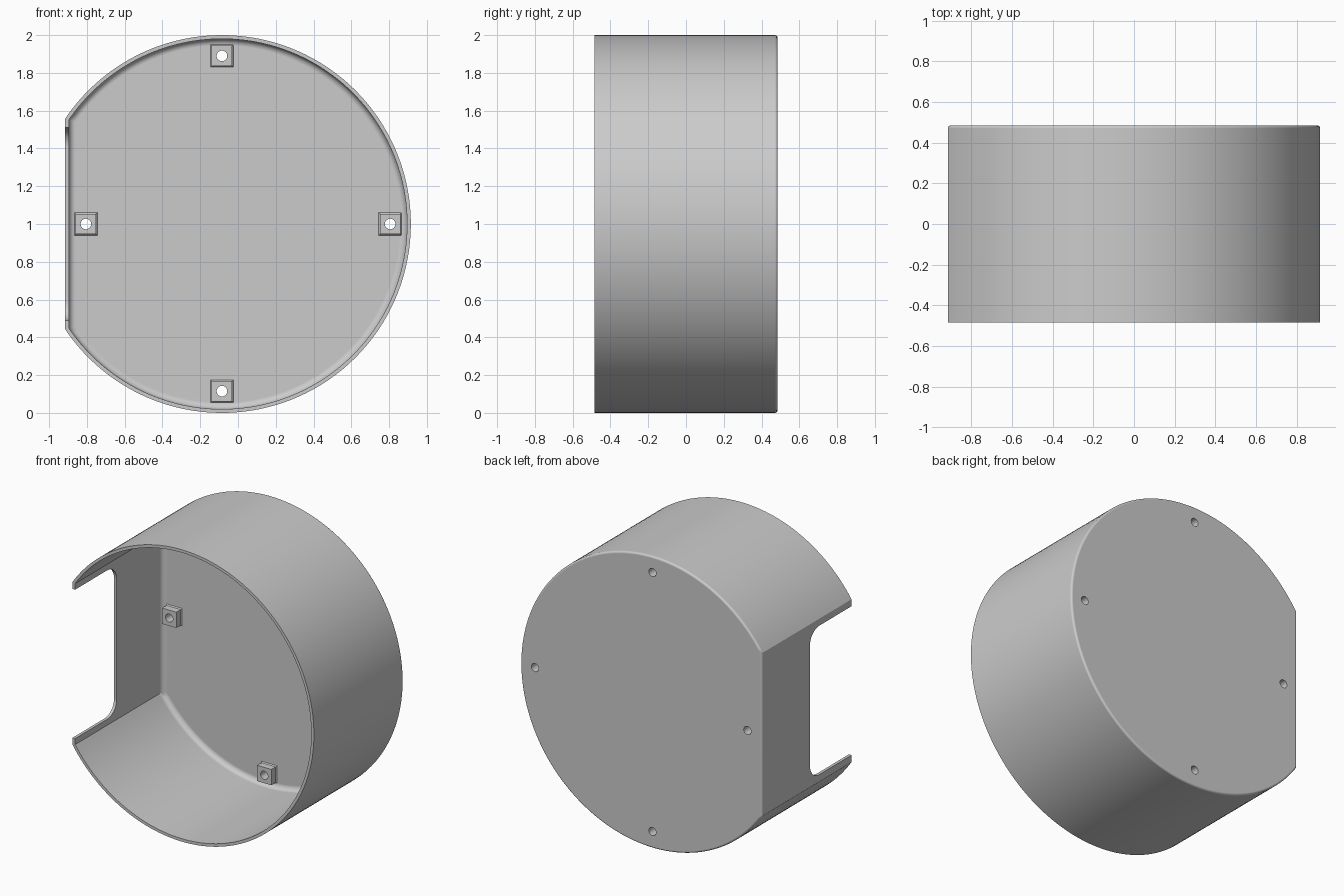
import bpy, bmesh, math
from mathutils import Matrix, Vector

cube = bpy.data.objects.get("Cube")
if cube:
    bpy.data.objects.remove(cube, do_unlink=True)

CX, CZ = -0.085, 1.0            # centre of the round wall
FLAT = 0.83                     # distance from the centre to the flat side
FRONT, BACK = -0.485, 0.485
WALL, FLOOR = 0.02, 0.46
MOUNTS = [(CX, 1.89), (CX, 0.115), (-0.805, 1.0), (0.805, 1.0)]

grey = bpy.data.materials.new("plain grey")
grey.use_nodes = True
grey.diffuse_color = (0.6, 0.6, 0.6, 1)
grey.node_tree.nodes["Principled BSDF"].inputs["Base Color"].default_value = (0.6, 0.6, 0.6, 1)


def make_object(name, bm):
    bmesh.ops.recalc_face_normals(bm, faces=bm.faces)
    mesh = bpy.data.meshes.new(name)
    bm.to_mesh(mesh)
    bm.free()
    mesh.materials.append(grey)
    obj = bpy.data.objects.new(name, mesh)
    bpy.context.collection.objects.link(obj)
    return obj


def outline(bm, inset, y, steps=160):
    """Round outline with one flat side, moved inwards by inset."""
    r, flat = 1 - inset, FLAT - inset
    end = math.pi - math.acos(flat / r)
    angles = [-end + 2 * end * i / steps for i in range(steps + 1)]
    return [bm.verts.new((CX + r * math.cos(a), y, CZ + r * math.sin(a))) for a in angles]


def bridge(bm, a, b):
    for i in range(len(a)):
        j = (i + 1) % len(a)
        bm.faces.new((a[i], a[j], b[j], b[i]))


def fillet(inset, y, radius, steps=6):
    """Inset and depth pairs rounding a wall into a flat end."""
    turns = [math.pi / 2 * i / steps for i in range(steps + 1)]
    return [(inset + radius * (1 - math.cos(t)), y - radius * (1 - math.sin(t))) for t in turns]


# Shell: floor, outer wall, rim and inner wall as one closed skin
bm = bmesh.new()
profile = fillet(0, BACK, 0.014)[::-1] + [(0, FRONT), (WALL, FRONT)] + fillet(WALL, FLOOR, 0.035)
rings = [outline(bm, inset, y) for inset, y in profile]
for a, b in zip(rings, rings[1:]):
    bridge(bm, a, b)
bm.faces.new(rings[0])
bm.faces.new(rings[-1])
shell = make_object("shell", bm)

# Mounting blocks, slightly flared at the base
bm = bmesh.new()
for x, z in MOUNTS:
    loops = []
    for half, y in [(0.06, FLOOR + 0.005), (0.06, FLOOR), (0.054, FLOOR - 0.008), (0.054, 0.405)]:
        loops.append([bm.verts.new((x + sx * half, y, z + sz * half))
                      for sx, sz in [(-1, -1), (1, -1), (1, 1), (-1, 1)]])
    for a, b in zip(loops, loops[1:]):
        bridge(bm, a, b)
    bm.faces.new(loops[0])
    bm.faces.new(loops[-1])
blocks = make_object("mounting_blocks", bm)

# Cutter for the screw holes
bm = bmesh.new()
for x, z in MOUNTS:
    place = Matrix.Translation((x, 0.45, z)) @ Matrix.Rotation(math.pi / 2, 4, "X")
    bmesh.ops.create_cone(bm, cap_ends=True, segments=32, radius1=0.028, radius2=0.028,
                          depth=0.3, matrix=place)
drill = make_object("screw_hole_cutter", bm)

# Cutter for the side opening, with two rounded inner corners
bm = bmesh.new()
edge, half, r = -0.035, 0.51, 0.1
points = [(FRONT - 0.1, CZ - half)]
for sign, start in ((-1, -math.pi / 2), (1, 0)):
    for i in range(9):
        a = start + math.pi / 2 * i / 8
        points.append((edge - r + r * math.cos(a), CZ + sign * (half - r) + r * math.sin(a)))
points.append((FRONT - 0.1, CZ + half))
sides = [[bm.verts.new((x, y, z)) for y, z in points] for x in (-1.1, -0.84)]
bridge(bm, *sides)
for side in sides:
    bm.faces.new(side)
opening = make_object("side_opening_cutter", bm)

# Cut the parts, then drop the cutters
for obj, cutters in ((shell, (drill, opening)), (blocks, (drill,))):
    for cutter in cutters:
        cutter.hide_render = True
        mod = obj.modifiers.new(cutter.name, "BOOLEAN")
        mod.operation, mod.solver, mod.object = "DIFFERENCE", "EXACT", cutter
    bpy.ops.object.select_all(action="DESELECT")
    obj.select_set(True)
    bpy.context.view_layer.objects.active = obj
    for mod in list(obj.modifiers):
        bpy.ops.object.modifier_apply(modifier=mod.name)
    bpy.ops.object.shade_smooth_by_angle(angle=math.radians(30))
    obj.modifiers.new("even shading", "WEIGHTED_NORMAL").keep_sharp = True
for cutter in (drill, opening):
    bpy.data.objects.remove(cutter, do_unlink=True)
